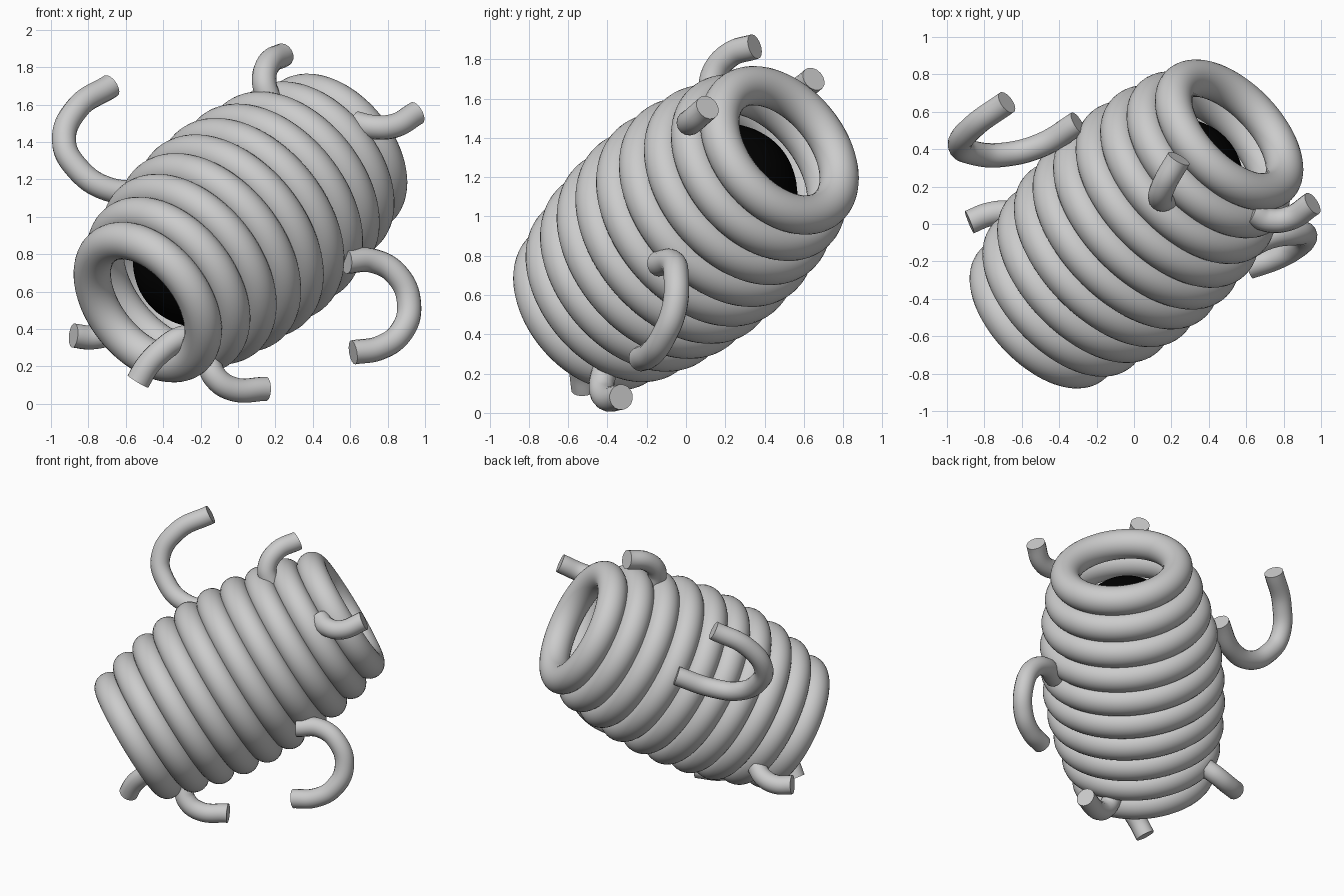
import bpy
import math
from mathutils import Vector

cube = bpy.data.objects.get("Cube")
if cube:
    bpy.data.objects.remove(cube, do_unlink=True)

CENTRE = Vector((0.013, 0.0, 0.94))
AXIS = Vector((0.625, 0.6, 0.5)).normalized()
TURN = AXIS.to_track_quat('Z', 'Y')
RINGS = 10
HALF_LENGTH = 0.793
RING_TUBE = 0.1
HOOK_TUBE = 0.065


def material(name, colour, roughness):
    mat = bpy.data.materials.new(name)
    mat.use_nodes = True
    mat.diffuse_color = colour
    bsdf = next(n for n in mat.node_tree.nodes if n.type == 'BSDF_PRINCIPLED')
    bsdf.inputs["Base Color"].default_value = colour
    bsdf.inputs["Roughness"].default_value = roughness
    return mat


def finish(obj, name, mat):
    obj.name = name
    obj.data.materials.clear()
    obj.data.materials.append(mat)
    bpy.ops.object.select_all(action='DESELECT')
    obj.select_set(True)
    bpy.context.view_layer.objects.active = obj
    bpy.ops.object.shade_smooth_by_angle(angle=math.radians(40))


def hook(name, points, mat):
    # Round tube swept along a smooth path, with flat capped ends
    curve = bpy.data.curves.new(name + "_path", 'CURVE')
    curve.dimensions = '3D'
    curve.bevel_depth = HOOK_TUBE
    curve.bevel_resolution = 6
    curve.resolution_u = 10
    curve.use_fill_caps = True
    spline = curve.splines.new('BEZIER')
    spline.bezier_points.add(len(points) - 1)
    for knot, co in zip(spline.bezier_points, points):
        knot.co = co
        knot.handle_left_type = knot.handle_right_type = 'AUTO'
    path = bpy.data.objects.new(name + "_path", curve)
    bpy.context.collection.objects.link(path)
    graph = bpy.context.evaluated_depsgraph_get()
    mesh = bpy.data.meshes.new_from_object(path.evaluated_get(graph))
    bpy.data.objects.remove(path, do_unlink=True)
    obj = bpy.data.objects.new(name, mesh)
    bpy.context.collection.objects.link(obj)
    finish(obj, name, mat)


grey = material("light_grey", (0.6, 0.6, 0.6, 1), 0.5)
black = material("black", (0.0, 0.0, 0.0, 1), 0.9)

# Barrel of stacked rings, widest in the middle
for i in range(RINGS):
    t = i / (RINGS - 1)
    radius = 0.38 + 0.135 * 4 * t * (1 - t)
    bpy.ops.mesh.primitive_torus_add(
        major_segments=96, minor_segments=28,
        major_radius=radius, minor_radius=RING_TUBE,
        location=CENTRE + AXIS * HALF_LENGTH * (2 * t - 1),
        rotation=TURN.to_euler())
    finish(bpy.context.object, f"body_ring_{i + 1}", grey)

# Dark core inside the rings
bpy.ops.mesh.primitive_uv_sphere_add(
    segments=64, ring_count=32, radius=1, location=CENTRE,
    rotation=TURN.to_euler(), scale=(0.46, 0.46, 0.72))
finish(bpy.context.object, "dark_core", black)

# Hooks scattered round the barrel
hook("large_back_hook", [
    (-.30, .54, 1.22), (-.50, .42, 1.14), (-.70, .37, 1.15), (-.86, .38, 1.26),
    (-.93, .42, 1.40), (-.86, .52, 1.58), (-.68, .65, 1.70)], grey)
hook("large_side_hook", [
    (.58, -.14, .76), (.72, -.07, .765), (.85, -.05, .69), (.915, -.06, .53),
    (.87, -.12, .38), (.76, -.18, .30), (.615, -.23, .275)], grey)
hook("top_hook", [
    (.17, .13, 1.62), (.14, .14, 1.72), (.165, .22, 1.82), (.24, .35, 1.865)], grey)
hook("upper_left_hook", [
    (.63, .06, 1.50), (.72, .02, 1.48), (.83, .03, 1.485), (.955, .11, 1.555)], grey)
hook("bottom_hook", [
    (-.16, -.41, .23), (-.12, -.43, .14), (-.03, -.41, .08), (.15, -.33, .08)], grey)
hook("lower_right_hook", [
    (-.60, .03, .43), (-.68, .06, .38), (-.78, .05, .355), (-.88, .01, .365)], grey)
hook("front_rim_hook", [
    (-.25, -.47, .36), (-.32, -.52, .345), (-.40, -.53, .29),
    (-.48, -.53, .21), (-.535, -.52, .12)], grey)
